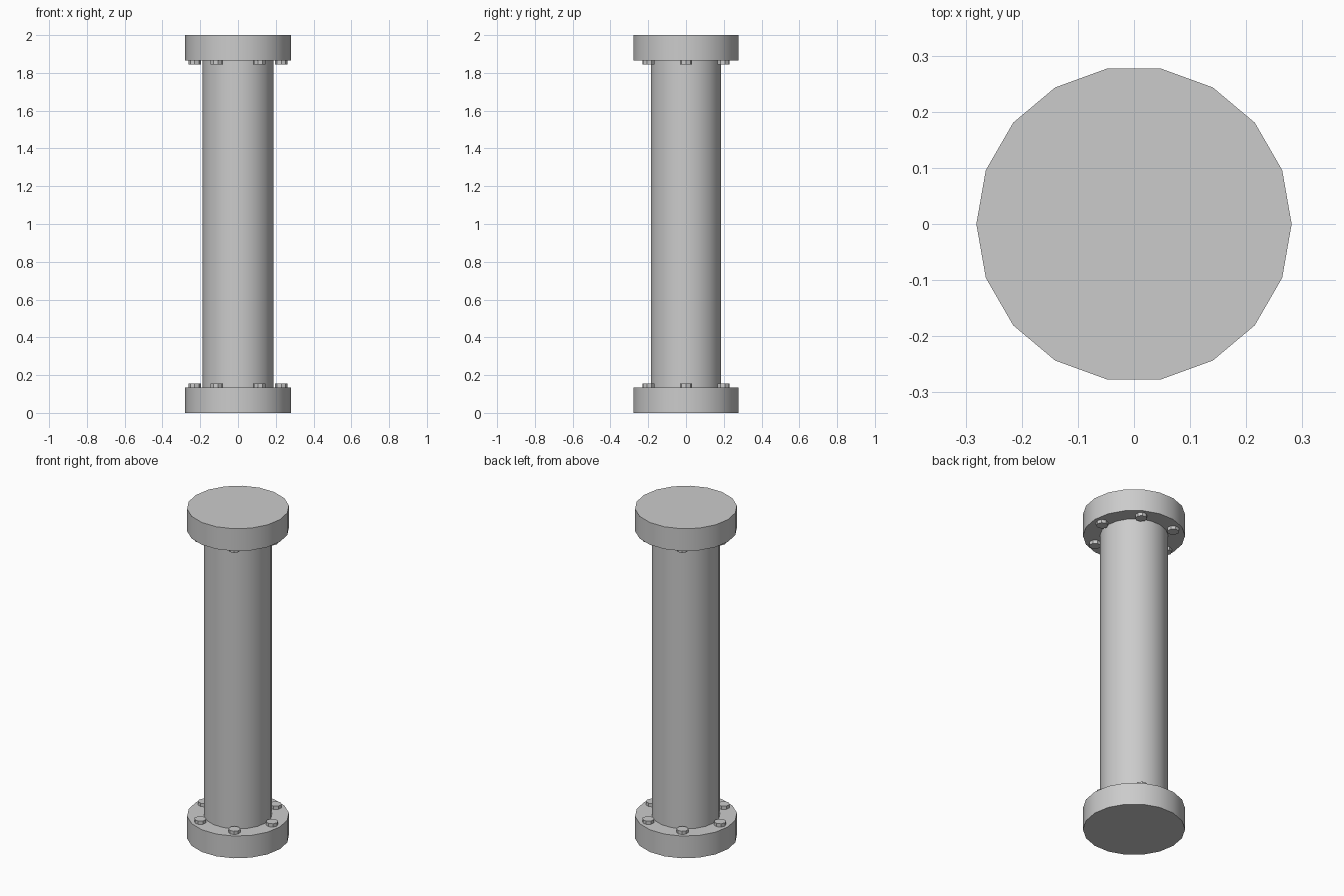
import bpy
from math import radians, sin, cos

if "Cube" in bpy.data.objects:
    bpy.data.objects.remove(bpy.data.objects["Cube"])

SIDES = 18
H = 2.0
FLANGE_H = 0.135
BOLT_H = 0.02


def cylinder(name, r, z0, z1, sides, x=0.0, y=0.0, turn=0.0):
    """Upright prism from z0 to z1 with a corner pointing along +x when turn = 0."""
    bpy.ops.mesh.primitive_cylinder_add(
        vertices=sides, radius=r, depth=z1 - z0, location=(x, y, (z0 + z1) / 2),
        rotation=(0, 0, turn + radians(90)))
    ob = bpy.context.object
    ob.name = name
    bpy.ops.object.shade_smooth_by_angle(angle=radians(30))
    return ob


# Pipe and end flanges
cylinder("pipe", 0.188, FLANGE_H, H - FLANGE_H, SIDES)
cylinder("bottom_flange", 0.281, 0, FLANGE_H, SIDES)
cylinder("top_flange", 0.281, H - FLANGE_H, H, SIDES)

# Ring of six bolts on the inner face of each flange
for i in range(6):
    a = radians(60 * i)
    x, y = 0.229 * cos(a), 0.229 * sin(a)
    cylinder(f"bottom_bolt_{i}", 0.033, FLANGE_H - 0.005, FLANGE_H + BOLT_H, 8, x, y, a)
    cylinder(f"top_bolt_{i}", 0.033, H - FLANGE_H - BOLT_H, H - FLANGE_H + 0.005, 8, x, y, a)
